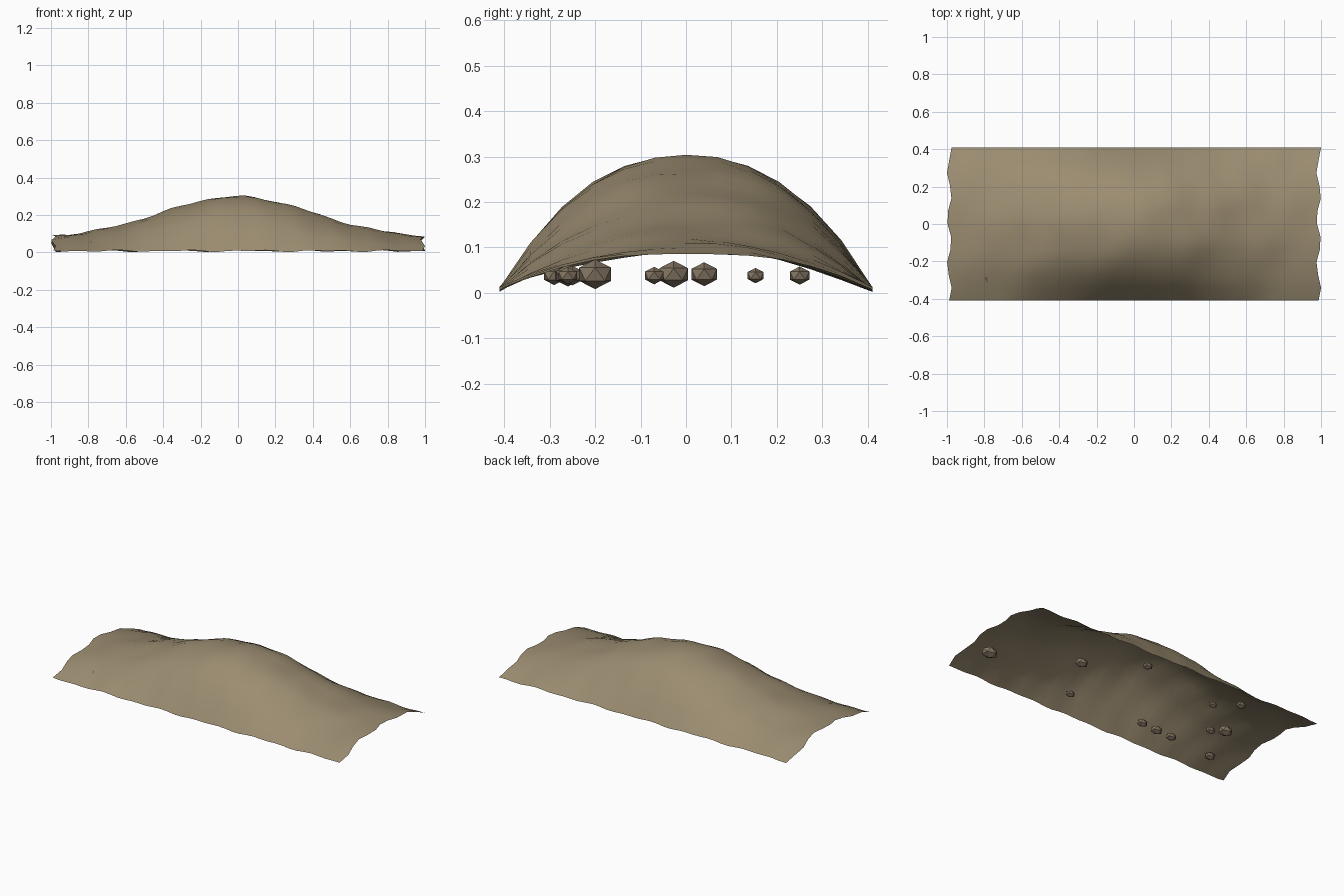
import bpy, bmesh, random
from math import sin, cos, exp, pi

cube = bpy.data.objects.get("Cube")
if cube:
    bpy.data.objects.remove(cube)
random.seed(4)

LENGTH, WIDTH = 2.0, 0.82
HALF_L, HALF_W = 0.9875, WIDTH / 2


def material(name, rgb):
    m = bpy.data.materials.new(name)
    m.use_nodes = True
    m.diffuse_color = (*rgb, 1)
    m.node_tree.nodes["Principled BSDF"].inputs["Base Color"].default_value = (*rgb, 1)
    return m


sand = material("dry earth", (0.33, 0.265, 0.165))
stone = material("stone", (0.24, 0.19, 0.13))


def add_object(name, bm, mat):
    mesh = bpy.data.meshes.new(name)
    bm.to_mesh(mesh)
    bm.free()
    mesh.materials.append(mat)
    ob = bpy.data.objects.new(name, mesh)
    bpy.context.collection.objects.link(ob)
    return ob


def ground_height(x, y):
    """Long mound: bell curve along x, rounded arch across y, light ripples."""
    ridge = 0.072 + 0.22 * exp(-(x / 0.57) ** 2)
    power = 2.0 + 0.4 * exp(-(x / 0.6) ** 2)
    arch = 1 - abs(y / HALF_W) ** power
    ripple = 0.003 * sin(31 * x + 9 * y) + 0.003 * sin(17 * x - 13 * y + 1)
    return 0.008 + ridge * arch + ripple


# Mound: one open sheet with wavy ends
bm = bmesh.new()
bmesh.ops.create_grid(bm, x_segments=40, y_segments=12, size=1)
for v in bm.verts:
    x, y = v.co.x * HALF_L, v.co.y * HALF_W
    sway = -0.0125 * cos(2 * pi * (y - 0.28) / 0.25)
    v.co = (x + sway, y, ground_height(x, y))
lowest = min(v.co.z for v in bm.verts)
for v in bm.verts:
    v.co.z -= lowest - 0.002
for f in bm.faces:
    f.smooth = True
add_object("earth_mound", bm, sand)

# Stones sheltered beneath the mound: x, y, radius
stones = [
    (0.87, -0.20, 0.041), (0.41, 0.04, 0.033), (0.11, 0.25, 0.025),
    (0.24, -0.26, 0.024), (-0.27, -0.25, 0.027), (-0.38, -0.26, 0.030),
    (-0.49, -0.265, 0.027), (-0.44, 0.153, 0.021), (-0.56, 0.25, 0.025),
    (-0.61, -0.07, 0.024), (-0.68, -0.027, 0.037), (-0.79, -0.29, 0.026),
]
for i, (x, y, r) in enumerate(stones, 1):
    bm = bmesh.new()
    bmesh.ops.create_icosphere(bm, subdivisions=1, radius=r)
    ob = add_object(f"stone_{i}", bm, stone)
    ob.location = (x, y, 0.041 if r > 0.03 else 0.038)
    ob.scale = (1.25, 1, 0.8)
